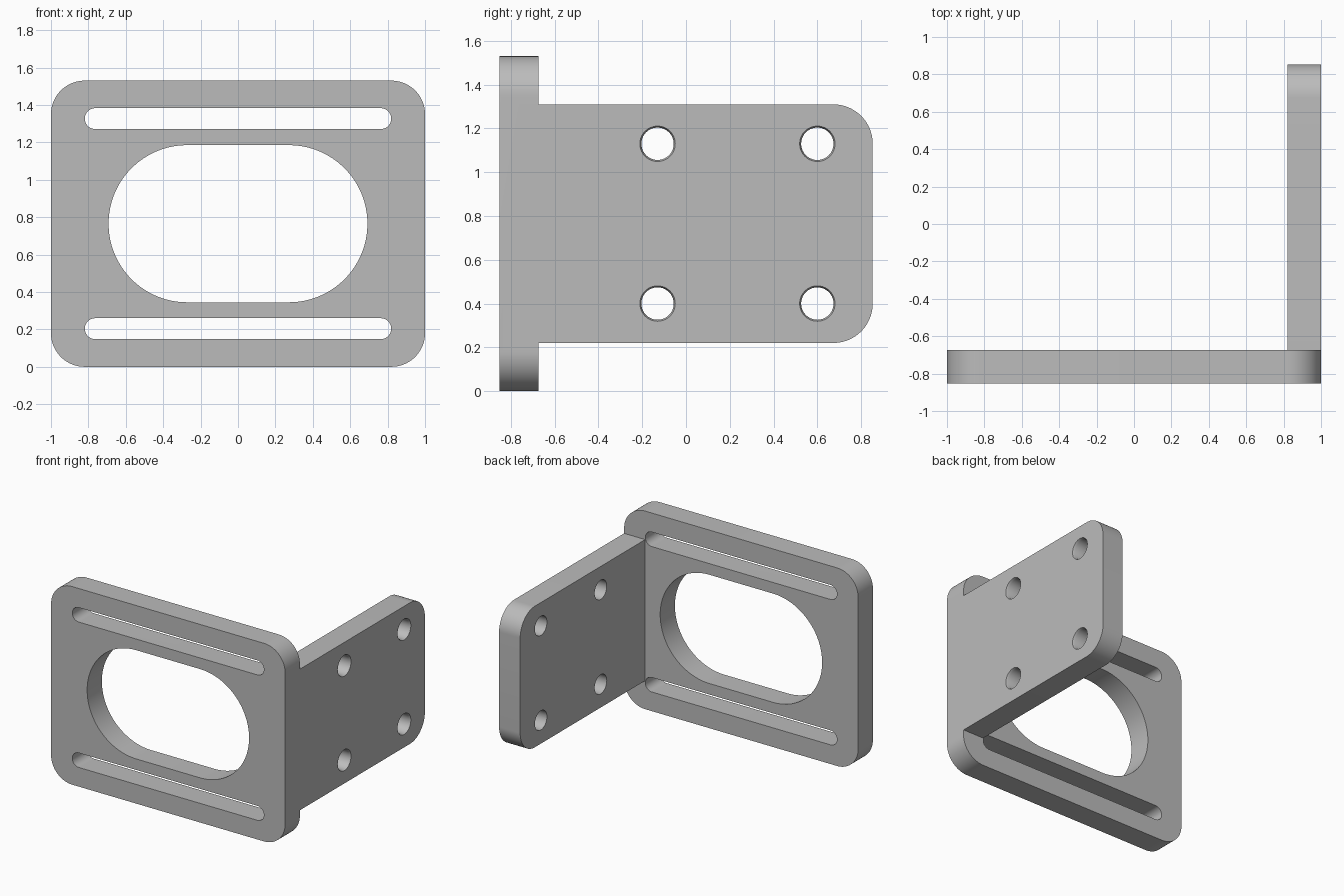
import bpy
import bmesh
from math import cos, sin, pi
from mathutils import Vector

default = bpy.data.objects.get("Cube")
if default:
    bpy.data.objects.remove(default, do_unlink=True)

grey = bpy.data.materials.new("bracket grey")
grey.use_nodes = True
colour = (0.5, 0.5, 0.5, 1)
grey.diffuse_color = colour
grey.node_tree.nodes["Principled BSDF"].inputs["Base Color"].default_value = colour


def rounded(u0, u1, v0, v1, radii, steps=20):
    """Rectangle outline; radii run from the lower left corner anticlockwise."""
    corners = [(u0, v0, 1, 1), (u1, v0, -1, 1), (u1, v1, -1, -1), (u0, v1, 1, -1)]
    points = []
    for i, ((u, v, su, sv), r) in enumerate(zip(corners, radii)):
        for k in range(steps + 1 if r else 1):
            a = pi + (i + k / steps) * pi / 2
            points.append((u + su * r + r * cos(a), v + sv * r + r * sin(a)) if r else (u, v))
    clean = []
    for p in points:
        if not clean or (Vector(p) - Vector(clean[-1])).length > 1e-5:
            clean.append(p)
    if (Vector(clean[0]) - Vector(clean[-1])).length < 1e-5:
        clean.pop()
    return clean


def prism(name, outline, place, start, end):
    """Extrude an outline between two depths; place maps (u, v, depth) to xyz."""
    bm = bmesh.new()
    near = [bm.verts.new(place(u, v, start)) for u, v in outline]
    far = [bm.verts.new(place(u, v, end)) for u, v in outline]
    bm.faces.new(near)
    bm.faces.new(far)
    for i in range(len(near)):
        j = (i + 1) % len(near)
        bm.faces.new((near[i], near[j], far[j], far[i]))
    bmesh.ops.recalc_face_normals(bm, faces=bm.faces)
    return finish(name, bm)


def finish(name, bm):
    mesh = bpy.data.meshes.new(name)
    bm.to_mesh(mesh)
    bm.free()
    mesh.materials.append(grey)
    obj = bpy.data.objects.new(name, mesh)
    bpy.context.collection.objects.link(obj)
    return obj


def combine(target, tool, operation):
    mod = target.modifiers.new(operation, 'BOOLEAN')
    mod.operation = operation
    mod.solver = 'EXACT'
    mod.object = tool
    bpy.context.view_layer.objects.active = target
    bpy.ops.object.modifier_apply(modifier=mod.name)
    bpy.data.objects.remove(tool, do_unlink=True)


def facing_front(u, v, d):
    return (u, d, v)


def facing_side(u, v, d):
    return (d, u, v)


# Front plate joined to the side plate as one solid
bracket = prism("angle_bracket", rounded(-1, 1, 0, 1.53, [0.18] * 4),
                facing_front, -0.853, -0.673)
side = prism("side_plate", rounded(-0.76, 0.853, 0.22, 1.31, [0, 0.18, 0.18, 0]),
             facing_side, 0.82, 1)
combine(bracket, side, 'UNION')

# Large rounded window and the two long adjustment slots
window = rounded(-0.692, 0.692, 0.345, 1.185, [0.42] * 4, 32)
combine(bracket, prism("window_cutter", window, facing_front, -1, -0.6), 'DIFFERENCE')
for z in (0.204, 1.327):
    slot = rounded(-0.819, 0.819, z - 0.056, z + 0.056, [0.056] * 4, 10)
    combine(bracket, prism("slot_cutter", slot, facing_front, -1, -0.6), 'DIFFERENCE')

# Four bolt holes with a small chamfer on the outer face
for y in (-0.13, 0.6):
    for z in (0.4, 1.13):
        bm = bmesh.new()
        rings = []
        for x, r in ((0.7, 0.074), (0.985, 0.074), (1, 0.081), (1.1, 0.081)):
            rings.append([bm.verts.new((x, y + r * cos(k * pi / 20), z + r * sin(k * pi / 20)))
                          for k in range(40)])
        bm.faces.new(rings[0])
        bm.faces.new(rings[-1])
        for a, b in zip(rings, rings[1:]):
            for k in range(40):
                bm.faces.new((a[k - 1], a[k], b[k], b[k - 1]))
        bmesh.ops.recalc_face_normals(bm, faces=bm.faces)
        combine(bracket, finish("bolt_hole_cutter", bm), 'DIFFERENCE')

# Smooth curved walls, crisp edges
bpy.ops.object.select_all(action='DESELECT')
bracket.select_set(True)
bpy.context.view_layer.objects.active = bracket
bpy.ops.object.shade_smooth_by_angle(angle=pi / 7)
